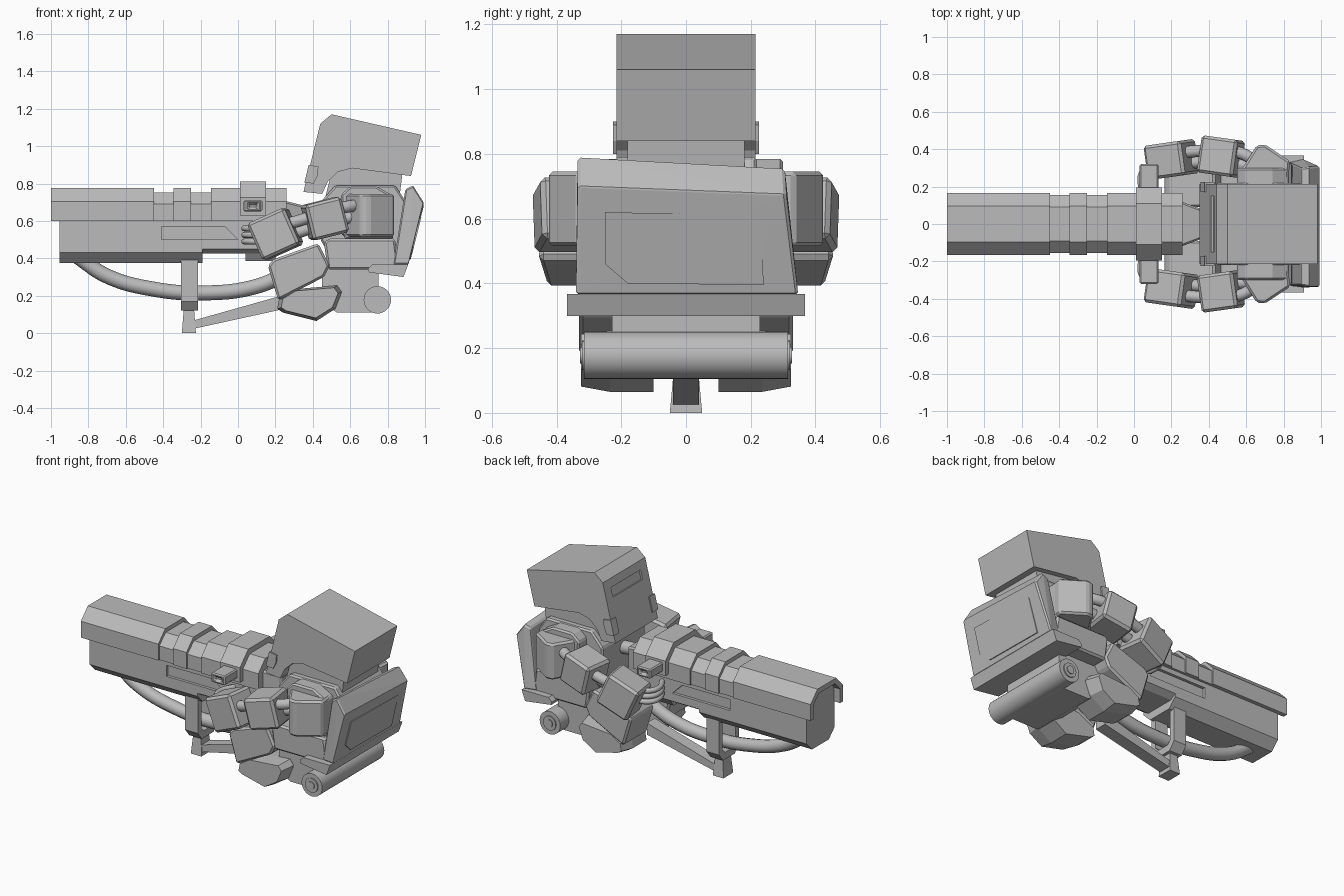
import bpy, bmesh, math
from mathutils import Vector, Matrix

cube = bpy.data.objects.get("Cube")
if cube:
    bpy.data.objects.remove(cube, do_unlink=True)

grey = bpy.data.materials.new("plain_grey")
grey.use_nodes = True
grey.diffuse_color = (0.5, 0.5, 0.5, 1)
grey.node_tree.nodes["Principled BSDF"].inputs["Base Color"].default_value = (0.5, 0.5, 0.5, 1)


def finish(name, bm, bevel=0.0, smooth=False):
    bmesh.ops.recalc_face_normals(bm, faces=bm.faces)
    me = bpy.data.meshes.new(name)
    bm.to_mesh(me)
    bm.free()
    me.materials.append(grey)
    ob = bpy.data.objects.new(name, me)
    bpy.context.collection.objects.link(ob)
    if bevel:
        mod = ob.modifiers.new("bevel", 'BEVEL')
        mod.width, mod.segments = bevel, 1
    if smooth:
        select(ob)
        bpy.ops.object.shade_smooth_by_angle(angle=math.radians(40))
    return ob


def select(ob):
    bpy.ops.object.select_all(action='DESELECT')
    ob.select_set(True)
    bpy.context.view_layer.objects.active = ob


def prism(name, pts, a, b, axis='y', bevel=0.0):
    """Extrude a 2D profile along y (points are x, z) or x (points are y, z)."""
    bm = bmesh.new()
    place = (lambda p, t: (p[0], t, p[1])) if axis == 'y' else (lambda p, t: (t, p[0], p[1]))
    lo = [bm.verts.new(place(p, a)) for p in pts]
    hi = [bm.verts.new(place(p, b)) for p in pts]
    bm.faces.new(lo)
    bm.faces.new(hi[::-1])
    for i in range(len(pts)):
        j = (i + 1) % len(pts)
        bm.faces.new((lo[i], hi[i], hi[j], lo[j]))
    return finish(name, bm, bevel)


def hull(name, pts, bevel=0.0):
    bm = bmesh.new()
    for p in pts:
        bm.verts.new(p)
    res = bmesh.ops.convex_hull(bm, input=bm.verts)
    loose = [v for v in res["geom_interior"] if isinstance(v, bmesh.types.BMVert)]
    bmesh.ops.delete(bm, geom=loose, context='VERTS')
    bmesh.ops.dissolve_limit(bm, angle_limit=0.02, verts=bm.verts, edges=bm.edges)
    return finish(name, bm, bevel)


def box(name, centre, size, pitch=0, yaw=0, bevel=0.0):
    bm = bmesh.new()
    bmesh.ops.create_cube(bm, size=1)
    rot = Matrix.Rotation(math.radians(yaw), 4, 'Z') @ Matrix.Rotation(math.radians(-pitch), 4, 'Y')
    bm.transform(Matrix.Translation(centre) @ rot @ Matrix.Diagonal((*size, 1)))
    return finish(name, bm, bevel)


def rod(name, p, q, r, sides=32):
    p, q = Vector(p), Vector(q)
    bm = bmesh.new()
    bmesh.ops.create_cone(bm, cap_ends=True, segments=sides, radius1=r, radius2=r, depth=(q - p).length)
    bm.transform(Matrix.Translation((p + q) / 2) @ (q - p).to_track_quat('Z', 'Y').to_matrix().to_4x4())
    return finish(name, bm, smooth=True)


def tube(name, pts, r):
    cu = bpy.data.curves.new(name, 'CURVE')
    cu.dimensions, cu.bevel_depth, cu.bevel_resolution = '3D', r, 4
    cu.use_fill_caps = True
    sp = cu.splines.new('BEZIER')
    sp.bezier_points.add(len(pts) - 1)
    for bp, co in zip(sp.bezier_points, pts):
        bp.co = co
        bp.handle_left_type = bp.handle_right_type = 'AUTO'
    cu.materials.append(grey)
    ob = bpy.data.objects.new(name, cu)
    bpy.context.collection.objects.link(ob)
    return ob


def carve(target, cutter):
    mod = target.modifiers.new("cut", 'BOOLEAN')
    mod.operation, mod.object, mod.solver = 'DIFFERENCE', cutter, 'EXACT'
    select(target)
    bpy.ops.object.modifier_apply(modifier=mod.name)
    bpy.data.objects.remove(cutter, do_unlink=True)


def mirrored(half):
    return half + [(-y, z) for y, z in reversed(half)]


# Cannon: upper shell with two shallow grooves
shell = mirrored([(.14, .6), (.165, .6), (.165, .705), (.095, .777)])
shell_open = mirrored([(.135, .6), (.165, .6), (.165, .705), (.095, .777)])
shell_open += [(-.135, .69), (-.08, .745), (.08, .745), (.135, .69)]
groove = mirrored([(.155, .6), (.155, .69), (.09, .752)])
prism("muzzle_shell", shell_open, -1, -.9, 'x')
for a, b in ((-.9, -.45), (-.345, -.25), (-.145, .26)):
    prism("upper_shell", shell, a, b, 'x')
for a, b in ((-.45, -.345), (-.25, -.145)):
    prism("shell_groove", groove, a, b, 'x')

# Cannon: lower barrel with bore and recessed side panels
barrel = prism("lower_barrel", mirrored([(.085, .375), (.14, .43), (.14, .69), (.08, .745)]), -.955, -.19, 'x')
carve(barrel, rod("bore_cutter", (-1.1, 0, .58), (-.6, 0, .58), .068))
rear = prism("rear_barrel", mirrored([(.1, .425), (.14, .45), (.14, .69), (.08, .745)]), -.19, .24, 'x')
for s in (1, -1):
    panel = [(-.41, .5), (-.41, .57), (-.07, .57), (0, .5)]
    for part in (barrel, rear):
        carve(part, prism("panel_cutter", panel, s * .122, s * .2))
prism("barrel_foot", mirrored([(.07, .385), (.11, .44)]), .04, .2, 'x')
hull("barrel_butt", [(x, y, z) for x, w, lo, hi in ((.2, .14, .48, .72), (.36, .08, .52, .68))
                     for y in (w, -w) for z in (lo, hi)], .01)
rod("butt_tube", (.24, 0, .64), (.55, 0, .62), .04)

# Receiver band with side grips
prism("receiver", mirrored([(.15, .63), (.195, .63), (.195, .725), (.11, .812)]), .01, .15, 'x')
for s in (1, -1):
    grip = box("side_grip", (.08, s * .25, .68), (.1, .14, .06), bevel=.018)
    carve(grip, box("grip_cutter", (.08, s * .32, .68), (.05, .03, .025)))

# Hose, hoop and stand
tube("feed_hose", [(-.86, 0, .41), (-.7, 0, .305), (-.45, 0, .235), (-.18, 0, .215),
                   (.08, 0, .245), (.24, 0, .31), (.4, 0, .42)], .04)
hoop = [(.065, .4), (.1, .4), (.1, .17), (.06, .12)]
inner = [(-.065, .4), (-.065, .19), (-.04, .165), (.04, .165), (.065, .19)]
prism("hose_hoop", mirrored(hoop)[:-1] + inner, -.305, -.215, 'x')
hull("stand_foot", [(x, y, z) for x0, x1, w, z in ((-.3, -.225, .05, 0), (-.29, -.235, .038, .13))
                    for x in (x0, x1) for y in (w, -w)])
prism("stand_strut", [(-.23, .025), (-.23, .07), (.25, .205), (.25, .13)], -.04, .04)

# Legs
thigh = [(.16, .36), (.19, .395), (.43, .48), (.49, .36), (.46, .3), (.215, .175)]
foot = [(.21, .13), (.22, .185), (.3, .235), (.53, .255), (.555, .22), (.52, .13), (.42, .065), (.24, .11)]
for s in (1, -1):
    prism("thigh", thigh, s * .09, s * .33, bevel=.012)
    pts = [(x, s * y, z) for x, z in foot for y in (.1, .235)]
    pts += [(.385 + (x - .385) * .88, s * .325, .175 + (z - .175) * .85) for x, z in foot]
    hull("foot", pts)

# Pelvis, lower body, skirt and rear roller
prism("pelvis", [(.46, .48), (.48, .505), (.84, .505), (.86, .36), (.82, .34), (.48, .34)], -.325, .325, bevel=.012)
prism("lower_body", [(.45, .16), (.53, .11), (.75, .11), (.75, .36), (.45, .36)], -.228, .228)
prism("rear_skirt", [(.695, .345), (.72, .368), (.91, .368), (.885, .3), (.7, .325)], -.367, .367)
rod("rear_roller", (.745, -.315, .178), (.745, .315, .178), .073)
for s in (1, -1):
    rod("roller_ring", (.745, s * .3, .178), (.745, s * .322, .178), .045)
    rod("roller_hub", (.745, s * .3, .178), (.745, s * .328, .178), .025)

# Torso and shoulder rims
prism("torso", [(.44, .5), (.44, .7), (.52, .79), (.84, .79), (.9, .7), (.86, .4), (.5, .4)], -.22, .22, bevel=.01)
prism("neck", [(.46, .7), (.5, .86), (.62, .9), (.88, .86), (.86, .7)], -.18, .18)
for s in (1, -1):
    prism("shoulder_rim", [(.55, .74), (.6, .785), (.74, .785), (.83, .735), (.83, .5), (.57, .5)],
          s * .2, s * .3, bevel=.01)

# Back plate, slightly skewed, with a raised panel
back = [(.91, -.34, .365), (.91, .348, .365), (.992, -.335, .7), (.992, .31, .675),
        (.935, -.335, .79), (.935, .305, .755), (.895, -.33, .77), (.895, .3, .74),
        (.83, -.33, .365), (.83, .33, .365)]
hull("back_plate", back, .008)
outline = [(-.25, .62), (.23, .61), (.24, .395), (-.18, .4), (-.25, .46)]
slope = lambda z: .91 + (z - .365) * .252
hull("back_panel", [(slope(z) + d, y, z) for y, z in outline for d in (-.02, .006)])

# Head with arched underside, visor slot and ear tabs
head = prism("head", [(.35, .755), (.44, 1.12), (.5, 1.17), (.98, 1.06), (.925, .84), (.61, .882),
                      (.535, .862), (.48, .81), (.45, .745)], -.215, .215)
carve(head, box("visor_cutter", (.417, 0, 1.04), (.03, .3, .06), pitch=-14))
for s in (1, -1):
    prism("ear_tab", [(.355, .805), (.378, .9), (.43, .89), (.425, .84), (.405, .8)], s * .17, s * .225)

# Arms: armour blocks joined by twin tubes, with fingers on the cannon
for s in (1, -1):
    corners = [(.55, .25), (.655, .42), (.7, .425), (.835, .335), (.82, .2)]
    hull("shoulder", [(x, s * y, z) for x, y in corners for z in (.515, .745)], .012)
    box("elbow_guard", (.465, s * .36, .612), (.2, .2, .195), 14, -8 * s, .015)
    box("forearm", (.2, s * .345, .53), (.22, .185, .215), 24, 8 * s, .015)
    for d in (.03, -.03):
        tube("arm_tube", [(.2, s * (.345 + d), .54 + d), (.34, s * (.36 + d), .575 + d),
                          (.46, s * (.365 + d), .62 + d), (.58, s * (.345 + d), .645 + d),
                          (.68, s * .31, .66 + d)], .032)
    for z in (.49, .525, .56):
        tube("finger", [(.14, s * .33, z), (.05, s * .285, z), (.035, s * .22, z), (.07, s * .14, z)], .016)
